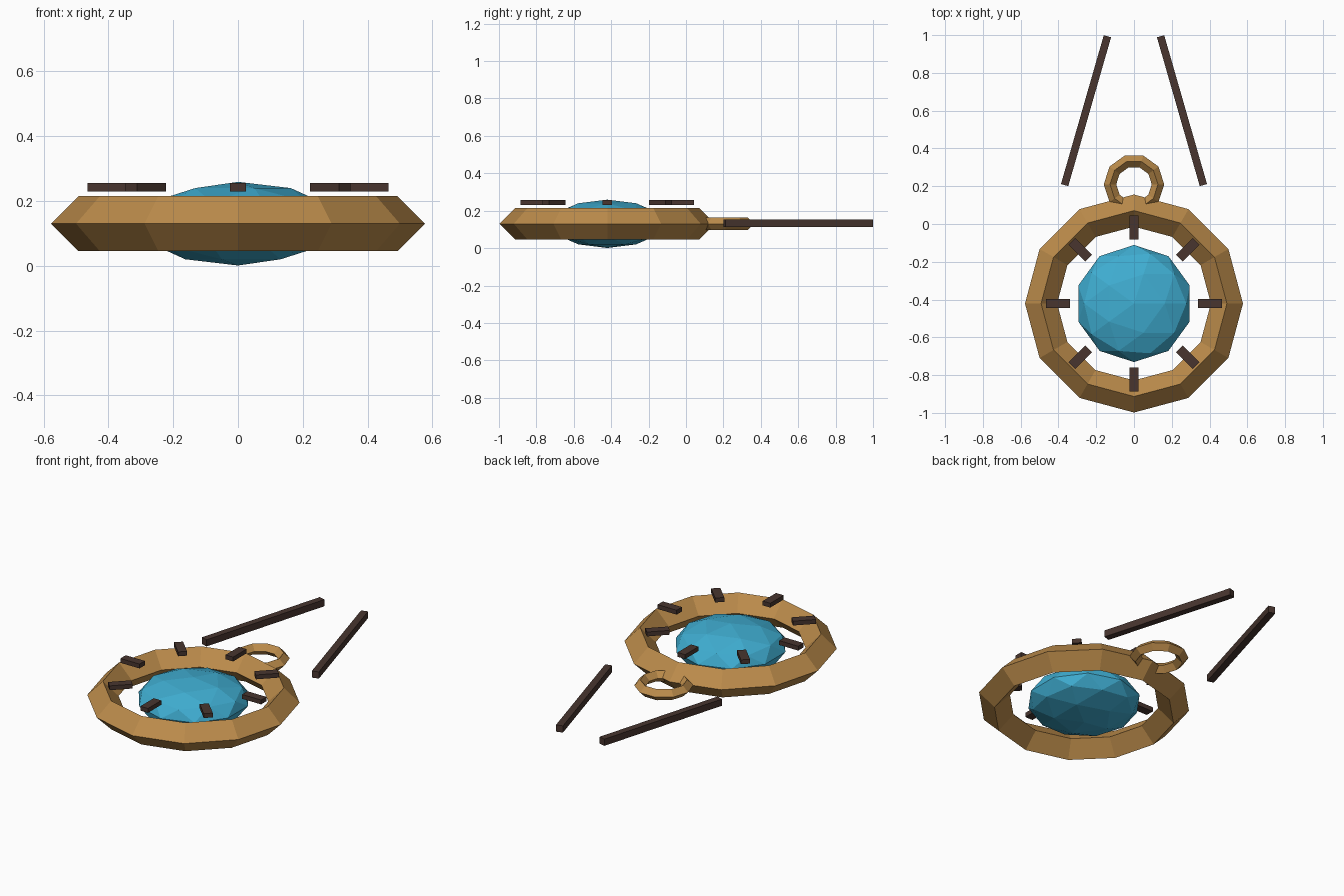
import bpy
from math import cos, sin, pi

if "Cube" in bpy.data.objects:
    bpy.data.objects.remove(bpy.data.objects["Cube"])

CY, CZ = -0.421, 0.13   # pendant centre


def material(name, rgb):
    m = bpy.data.materials.new(name)
    m.diffuse_color = (*rgb, 1)
    m.use_nodes = True
    m.node_tree.nodes["Principled BSDF"].inputs["Base Color"].default_value = m.diffuse_color
    return m


gold = material("gold", (0.50, 0.26, 0.07))
blue = material("blue_gem", (0.05, 0.42, 0.64))
dark = material("dark_brown", (0.065, 0.036, 0.028))


def finish(name, mat):
    ob = bpy.context.object
    ob.name = name
    ob.data.materials.append(mat)
    return ob


def ring(name, y, major, minor, sides):
    # four-sided section gives the diamond profile
    bpy.ops.mesh.primitive_torus_add(location=(0, y, CZ), major_radius=major, minor_radius=minor,
                                     major_segments=sides, minor_segments=4)
    return finish(name, gold)


def bar(name, loc, size, angle):
    bpy.ops.mesh.primitive_cube_add(size=1, location=loc, rotation=(0, 0, angle))
    bpy.context.object.scale = size
    return finish(name, dark)


# Frame and hanging loop
ring("pendant_frame", CY, 0.492, 0.085, 12)
ring("hanging_loop", 0.21, 0.127, 0.033, 10)

# Flattened faceted gem
bpy.ops.mesh.primitive_ico_sphere_add(subdivisions=2, radius=1, location=(0, CY, CZ))
bpy.context.object.scale = (0.31, 0.31, 0.129)
finish("gem", blue)

# Eight prongs around the gem
for i in range(8):
    a = i * pi / 4
    bar(f"prong_{i + 1}", (0.402 * cos(a), CY + 0.402 * sin(a), 0.243), (0.126, 0.05, 0.026), a)

# Two cord pieces leaning towards each other
for side, label in ((-1, "left"), (1, "right")):
    bar(f"cord_{label}", (side * 0.254, 0.6, CZ + 0.002), (0.04, 0.82, 0.04), side * 0.28)
